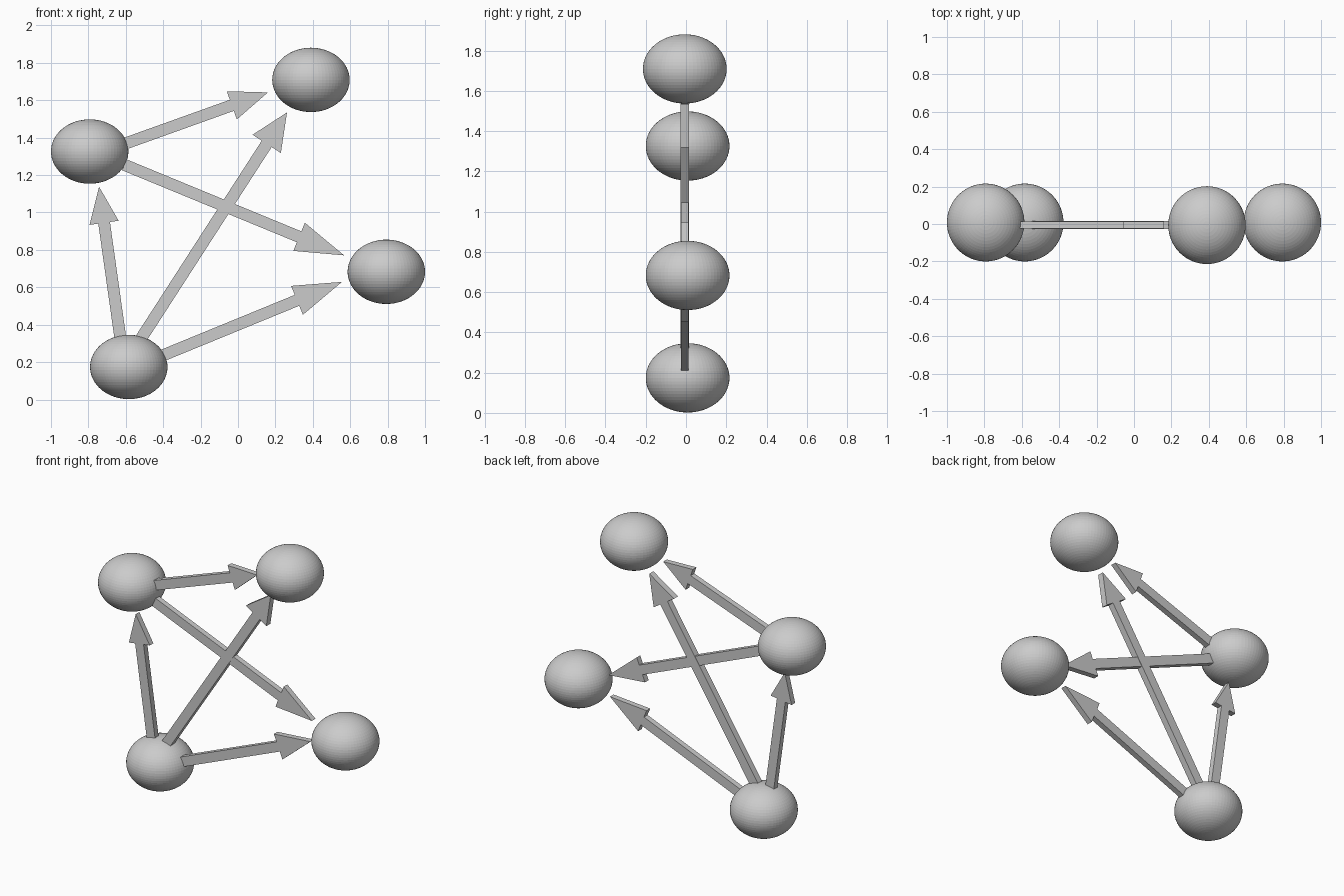
import bpy, bmesh
from mathutils import Vector

if "Cube" in bpy.data.objects:
    bpy.data.objects.remove(bpy.data.objects["Cube"])


def node(name, center):
    # slightly squashed ball
    bpy.ops.mesh.primitive_uv_sphere_add(segments=64, ring_count=32, radius=1, location=center)
    ob = bpy.context.object
    ob.name = name
    ob.scale = (0.207, 0.208, 0.172)
    return ob


def arrow(name, start, tip, head_len, head_w, shaft_w=0.063, y0=-0.025, y1=0.013):
    # flat arrow outline in the XZ plane, extruded along y
    s, t = Vector(start), Vector(tip)
    d = (t - s).normalized()
    n = Vector((-d.y, d.x))
    neck = t - d * head_len
    a, b = n * shaft_w / 2, n * head_w / 2
    outline = [s - a, neck - a, neck - b, t, neck + b, neck + a, s + a]
    bm = bmesh.new()
    face = bm.faces.new([bm.verts.new((p.x, y0, p.y)) for p in outline])
    ext = bmesh.ops.extrude_face_region(bm, geom=[face], use_keep_orig=True)
    moved = [v for v in ext["geom"] if isinstance(v, bmesh.types.BMVert)]
    bmesh.ops.translate(bm, verts=moved, vec=(0, y1 - y0, 0))
    bmesh.ops.recalc_face_normals(bm, faces=bm.faces)
    me = bpy.data.meshes.new(name)
    bm.to_mesh(me)
    bm.free()
    ob = bpy.data.objects.new(name, me)
    bpy.context.collection.objects.link(ob)
    return ob


# Balls
node("ball_bottom", (-0.584, 0.008, 0.174))
node("ball_left", (-0.793, 0.008, 1.326))
node("ball_top", (0.39, -0.006, 1.709))
node("ball_right", (0.793, 0.008, 0.683))

# Arrows between balls: start, tip (x, z), head length, head width
arrow("arrow_left_to_top", (-0.605, 1.368), (0.16, 1.642), 0.205, 0.16)
arrow("arrow_left_to_right", (-0.608, 1.255), (0.567, 0.771), 0.26, 0.163)
arrow("arrow_bottom_to_right", (-0.40, 0.237), (0.556, 0.629), 0.26, 0.167)
arrow("arrow_bottom_to_top", (-0.521, 0.322), (0.262, 1.535), 0.2, 0.18, y0=-0.027, y1=0.016)
arrow("arrow_bottom_to_left", (-0.63, 0.335), (-0.743, 1.138), 0.195, 0.157)
